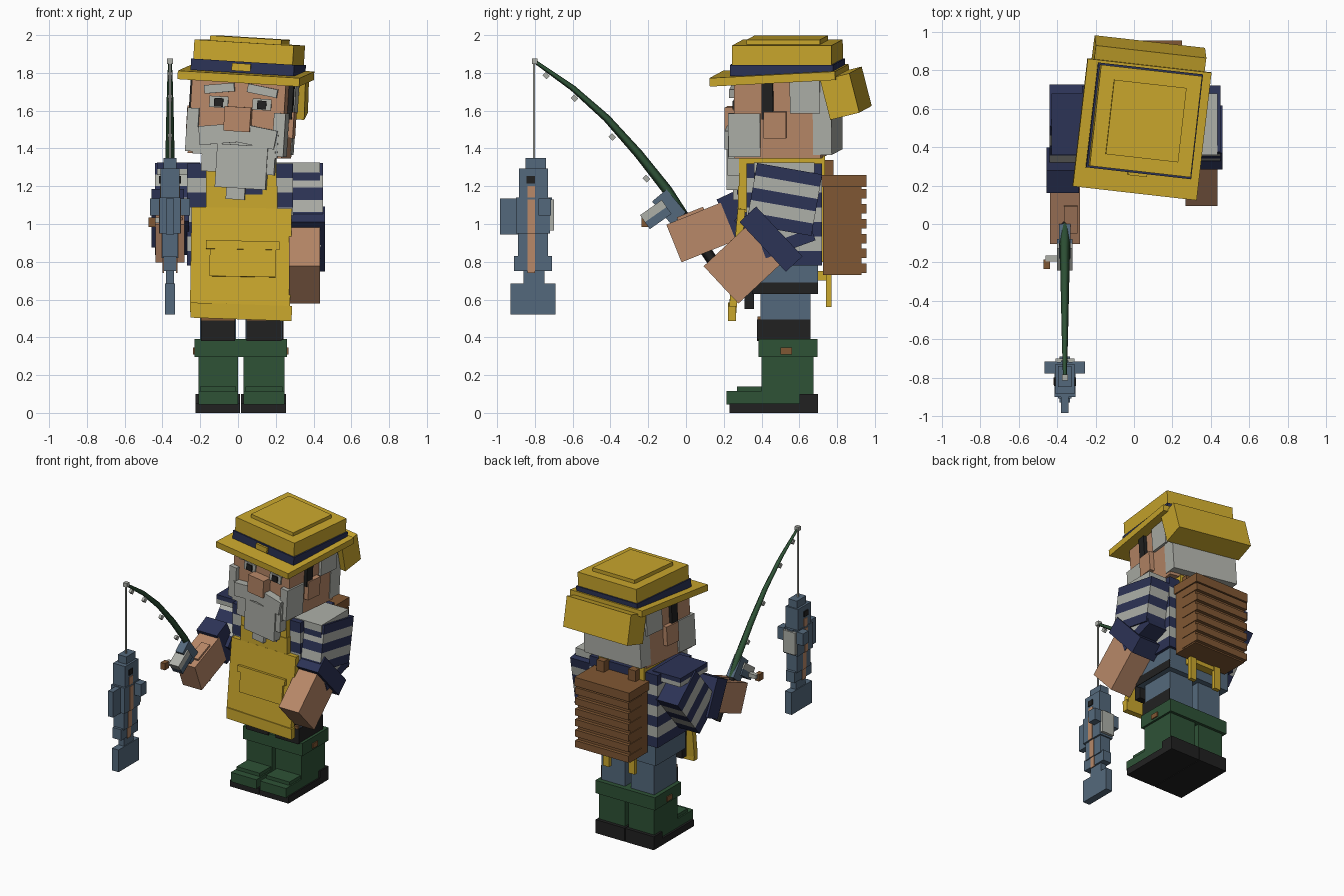
import bpy, bmesh, math
from mathutils import Matrix, Vector, Euler


def srgb(r, g, b):
    f = lambda c: c / 12.92 if c <= 0.04045 else ((c + 0.055) / 1.055) ** 2.4
    return (f(r / 255), f(g / 255), f(b / 255), 1)


MATS = {}
for name, rgb in {"yellow": (203, 168, 45), "navy": (44, 51, 86), "denim": (84, 105, 124),
                  "skin": (184, 136, 104), "brown": (128, 87, 51), "green": (46, 82, 54),
                  "black": (33, 33, 33), "grey": (174, 176, 169)}.items():
    MATS[name] = bpy.data.materials.new(name)
    MATS[name].diffuse_color = srgb(*rgb)

# Head and hat share one turned, tilted frame
PIVOT = Vector((0.03, 0.52, 1.55))
HEAD = (Matrix.Translation(PIVOT) @ Euler((0, math.radians(3.5), math.radians(-6.5))).to_matrix().to_4x4()
        @ Matrix.Translation(-PIVOT))


def box(name, x, y, z, mats, rot=(0, 0, 0), frame=None, rule=None):
    """Box from ranges, turned about its centre; several mats make equal bands along z."""
    mats = [mats] if isinstance(mats, str) else mats
    size = Vector((x[1] - x[0], y[1] - y[0], z[1] - z[0]))
    mid = Vector((x[0] + x[1], y[0] + y[1], z[0] + z[1])) / 2
    bm = bmesh.new()
    bmesh.ops.create_cube(bm, size=1)
    bmesh.ops.scale(bm, vec=size, verts=bm.verts)
    names = list(dict.fromkeys(mats))
    n = len(mats)
    if not rule:
        for i in range(1, n):
            bmesh.ops.bisect_plane(bm, geom=bm.verts[:] + bm.edges[:] + bm.faces[:],
                                   plane_co=(0, 0, size.z * (i / n - 0.5)), plane_no=(0, 0, 1))
    for f in bm.faces:
        if rule:
            f.material_index = rule(f.normal)
        else:
            k = int((f.calc_center_median().z / size.z + 0.5) * n)
            f.material_index = names.index(mats[max(0, min(n - 1, k))])
    m = Matrix.Translation(mid) @ Euler([math.radians(a) for a in rot]).to_matrix().to_4x4()
    bm.transform((frame @ m) if frame else m)
    me = bpy.data.meshes.new(name)
    bm.to_mesh(me)
    bm.free()
    for c in names:
        me.materials.append(MATS[c])
    ob = bpy.data.objects.new(name, me)
    bpy.context.collection.objects.link(ob)
    return ob


def cbox(name, c, s, mats, rx=0, rz=0):
    return box(name, *[(c[i] - s[i] / 2, c[i] + s[i] / 2) for i in range(3)], mats, (rx, 0, rz))


def hbox(name, x, y, z, mats, rot=(0, 0, 0)):
    return box(name, x, y, z, mats, rot, HEAD)


def tube(name, pts, radii, mat):
    cu = bpy.data.curves.new(name, 'CURVE')
    cu.dimensions = '3D'
    cu.bevel_depth, cu.bevel_resolution, cu.use_fill_caps = 1, 0, True
    sp = cu.splines.new('POLY')
    sp.points.add(len(pts) - 1)
    for p, co, r in zip(sp.points, pts, radii):
        p.co, p.radius = (*co, 1), r
    cu.materials.append(MATS[mat])
    bpy.context.collection.objects.link(bpy.data.objects.new(name, cu))


# Boots and legs
for side, x0, x1, out in (("left", -0.21, 0.0, -1), ("right", 0.03, 0.245, 1)):
    box(side + "_sole", (x0 - 0.015, x1 + 0.01), (0.23, 0.70), (0, 0.05), "black")
    box(side + "_heel", (x0 - 0.015, x1 + 0.01), (0.60, 0.70), (0.05, 0.10), "black")
    box(side + "_boot_toe", (x0, x1), (0.215, 0.45), (0.045, 0.115), "green")
    box(side + "_boot_instep", (x0 + 0.01, x1 - 0.01), (0.27, 0.45), (0.11, 0.14), "green")
    box(side + "_boot_shaft", (x0, x1), (0.40, 0.675), (0.05, 0.32), "green")
    box(side + "_boot_cuff", (x0 - 0.02, x1 + 0.015), (0.385, 0.695), (0.295, 0.39), "green")
    xo = x0 - 0.02 if out < 0 else x1 + 0.015
    box(side + "_boot_buckle", (xo - 0.008, xo + 0.008), (0.50, 0.56), (0.31, 0.345), "brown")
    box(side + "_leg", (x0 + 0.01, x1 - 0.01), (0.395, 0.66), (0.38, 0.70), "denim")
    box(side + "_knee_stain", (x0 + 0.015, x1 - 0.015), (0.375, 0.40), (0.38, 0.49), "black")
    box(side + "_knee_patch", (x0 + 0.015, x1 - 0.015), (0.378, 0.40), (0.49, 0.51), "brown")
box("right_side_stain", (0.232, 0.24), (0.375, 0.66), (0.385, 0.495), "black")
box("hips", (-0.24, 0.27), (0.35, 0.70), (0.63, 0.80), "denim")
box("hip_stain", (0.265, 0.275), (0.35, 0.70), (0.63, 0.69), "black")
box("thigh_front", (-0.22, 0.25), (0.31, 0.36), (0.55, 0.78), "black")

# Striped shirt
STRIPES = ["navy", "grey"] * 3 + ["navy"]
box("torso", (-0.27, 0.29), (0.32, 0.72), (0.78, 1.32), STRIPES)
box("neck", (-0.12, 0.18), (0.38, 0.66), (1.30, 1.40), "skin")
box("left_shoulder", (-0.43, -0.2), (0.36, 0.68), (1.26, 1.325), ["grey", "navy"])
box("right_shoulder", (0.2, 0.435), (0.36, 0.68), (1.22, 1.325), ["navy", "grey"])

# Lowered arm
cbox("right_sleeve", (0.365, 0.52, 1.13), (0.17, 0.35, 0.33), ["navy", "grey"] * 2 + ["navy"], -10)
cbox("right_elbow", (0.36, 0.52, 0.96), (0.16, 0.28, 0.2), ["navy", "grey", "navy"], 20)
cbox("right_sleeve_cuff", (0.365, 0.45, 0.92), (0.19, 0.12, 0.36), "navy", 43)
cbox("right_hand", (0.352, 0.295, 0.78), (0.165, 0.30, 0.27), "skin", 43)
cbox("right_thumb", (0.335, 0.24, 0.87), (0.09, 0.15, 0.06), "skin", 43)

# Raised arm
cbox("left_sleeve", (-0.35, 0.49, 1.08), (0.18, 0.28, 0.40), ["navy", "grey"] * 2 + ["navy"], -40)
cbox("left_sleeve_cuff", (-0.372, 0.28, 1.03), (0.17, 0.13, 0.28), "navy", 25)
cbox("left_hand", (-0.36, 0.08, 0.955), (0.155, 0.31, 0.215), "skin", 22)
cbox("left_thumb", (-0.33, 0.03, 1.04), (0.07, 0.15, 0.05), "skin", 22)

# Apron with pocket, straps and ties
box("apron_bib", (-0.17, 0.21), (0.275, 0.32), (1.06, 1.20), "yellow")
box("apron_panel", (-0.25, 0.28), (0.25, 0.29), (0.53, 1.085), "yellow", (-5, 1, 0))
box("apron_hem", (-0.25, 0.285), (0.222, 0.265), (0.495, 0.575), "yellow", (0, 2, 0))
box("apron_pocket", (-0.15, 0.20), (0.235, 0.27), (0.72, 0.90), "yellow", (-5, 1, 0))
box("apron_pocket_flap", (-0.17, 0.22), (0.235, 0.265), (0.865, 0.91), "yellow", (-5, 1, 0))
box("bib_gap", (0.03, 0.13), (0.271, 0.277), (1.155, 1.20), "navy")
for x in (-0.135, 0.17):
    box("apron_strap_front", (x - 0.035, x + 0.035), (0.28, 0.33), (1.08, 1.36), "yellow")
    box("apron_strap_top", (x - 0.035, x + 0.035), (0.29, 0.72), (1.31, 1.36), "yellow")
    box("apron_strap_back", (x - 0.035, x + 0.035), (0.70, 0.735), (0.8, 1.36), "yellow")
for x in (-0.09, 0.12):
    box("apron_tie", (x - 0.025, x + 0.025), (0.74, 0.77), (0.56, 0.76), "yellow")
box("apron_knot", (-0.1, 0.13), (0.69, 0.76), (0.70, 0.75), "yellow")

# Slatted back basket
box("basket", (-0.19, 0.24), (0.725, 0.93), (0.73, 1.25), "brown")
box("basket_lid", (-0.20, 0.25), (0.72, 0.955), (1.195, 1.26), "brown")
for i in range(6):
    z = 0.74 + i * 0.079
    box("basket_slat", (-0.195, 0.245), (0.80, 0.955), (z, z + 0.05), "brown")
for x in (-0.10, 0.16):
    box("basket_strap", (x - 0.03, x + 0.03), (0.72, 0.78), (1.24, 1.34), "brown")

# Head
hbox("head", (-0.23, 0.27), (0.28, 0.74), (1.36, 1.79), "skin")
hbox("hair_back", (-0.235, 0.275), (0.70, 0.80), (1.38, 1.79), "grey")
for s, xe in ((-1, -0.23), (1, 0.27)):
    rng = lambda a, b: tuple(sorted((xe + s * a, xe + s * b)))
    hbox("hair_side", rng(-0.05, 0.02), (0.58, 0.74), (1.60, 1.79), "grey")
    hbox("ear", rng(-0.02, 0.035), (0.44, 0.56), (1.47, 1.61), "skin")
    hbox("sideburn", rng(-0.02, 0.025), (0.43, 0.49), (1.57, 1.78), "black")
    hbox("beard_side", rng(-0.05, 0.012), (0.25, 0.42), (1.37, 1.60), "grey")
    cx = 0.035 + s * 0.115
    hbox("eye_white", (cx - 0.05, cx + 0.05), (0.27, 0.285), (1.61, 1.67), "grey")
    hbox("pupil", (cx - 0.024, cx + 0.024), (0.262, 0.272), (1.615, 1.66), "black")
    hbox("eyebrow", (cx - 0.08, cx + 0.08), (0.25, 0.285), (1.69, 1.735), "grey", (0, s * 8, 0))
    mx = 0.035 + s * 0.1
    hbox("moustache", (mx - 0.105, mx + 0.105), (0.225, 0.29), (1.42, 1.52), "grey", (0, s * 8, 0))
hbox("nose", (-0.04, 0.10), (0.21, 0.29), (1.49, 1.62), "skin")

# Beard tapering down
for nm, x0, x1, y0, z0, z1 in (("beard_upper", -0.20, 0.25, 0.245, 1.36, 1.50),
                               ("beard_middle", -0.15, 0.24, 0.24, 1.27, 1.42),
                               ("beard_lower", -0.07, 0.20, 0.23, 1.19, 1.42),
                               ("beard_tip", -0.01, 0.09, 0.25, 1.13, 1.22)):
    hbox(nm, (x0, x1), (y0, 0.32), (z0, z1), "grey")

# Rain hat
hbox("hat_brim", (-0.295, 0.355), (0.16, 0.83), (1.765, 1.81), "yellow", (3, 0, 0))
hbox("hat_band", (-0.24, 0.31), (0.265, 0.815), (1.80, 1.86), "navy")
hbox("hat_crown", (-0.23, 0.30), (0.275, 0.805), (1.85, 1.962), "yellow")
hbox("hat_top", (-0.155, 0.225), (0.345, 0.735), (1.95, 1.988), "yellow")
hbox("hat_buckle", (-0.02, 0.08), (0.25, 0.275), (1.81, 1.85), "yellow")
hbox("hat_neck_flap", (-0.26, 0.32), (0.77, 0.93), (1.585, 1.80), "yellow", (14, 0, 0))

# Fishing rod, reel and line
RX = -0.36
path = [(-0.02, 1.05), (-0.10, 1.18), (-0.25, 1.37), (-0.42, 1.56), (-0.60, 1.72), (-0.80, 1.86)]
tube("rod", [(RX, y, z) for y, z in path], [0.03, 0.027, 0.024, 0.02, 0.016, 0.01], "green")
tube("rod_grip", [(RX, 0.15, 0.79), (RX, -0.02, 1.05)], [0.03, 0.03], "black")
for y, z in ((-0.74, 1.785), (-0.59, 1.665), (-0.39, 1.46), (-0.21, 1.24)):
    cbox("line_guide", (RX, y, z), (0.02, 0.025, 0.03), "grey", 45)
cbox("rod_tip", (RX, -0.80, 1.862), (0.03, 0.03, 0.03), "grey")
cbox("fishing_line", (RX, -0.805, 1.60), (0.01, 0.01, 0.52), "grey")
cbox("reel_seat", (RX, -0.09, 1.09), (0.06, 0.10, 0.16), "denim", 40)
cbox("reel", (RX, -0.16, 1.05), (0.08, 0.14, 0.09), ["denim", "grey"], 35)
cbox("reel_crank", (-0.425, -0.18, 1.02), (0.07, 0.03, 0.03), "grey")
cbox("reel_knob", (-0.455, -0.21, 1.01), (0.035, 0.05, 0.05), "brown")

# Hanging fish
for nm, hw, y0, y1, z0, z1 in (("fish_snout", 0.035, -0.85, -0.74, 1.27, 1.35),
                               ("fish_head", 0.05, -0.885, -0.73, 1.13, 1.295),
                               ("fish_body", 0.055, -0.90, -0.72, 0.95, 1.14),
                               ("fish_belly", 0.042, -0.89, -0.73, 0.82, 0.96),
                               ("fish_rear", 0.035, -0.91, -0.71, 0.75, 0.83),
                               ("fish_tail_root", 0.022, -0.86, -0.75, 0.67, 0.76),
                               ("fish_tail", 0.027, -0.93, -0.69, 0.52, 0.685),
                               ("fish_front_fin", 0.02, -0.985, -0.89, 0.945, 1.135),
                               ("fish_rear_fin", 0.02, -0.75, -0.71, 1.04, 1.14)):
    box(nm, (RX - hw, RX + hw), (y0, y1), (z0, z1), "denim")
box("fish_underside", (RX - 0.05, RX + 0.05), (-0.76, -0.70), (0.965, 1.13), "grey")
for s in (-1, 1):
    rng = lambda a, b: tuple(sorted((RX + s * a, RX + s * b)))
    box("fish_side_fin", rng(0.04, 0.105), (-0.78, -0.715), (1.045, 1.135), "denim")
    box("fish_eye", rng(0.045, 0.057), (-0.845, -0.80), (1.215, 1.255), "black")
    for w, z0, z1 in ((0.05, 1.13, 1.20), (0.055, 0.95, 1.13), (0.042, 0.82, 0.95), (0.035, 0.74, 0.82)):
        box("fish_stripe", rng(w - 0.002, w + 0.004), (-0.84, -0.80), (z0, z1), "skin")
